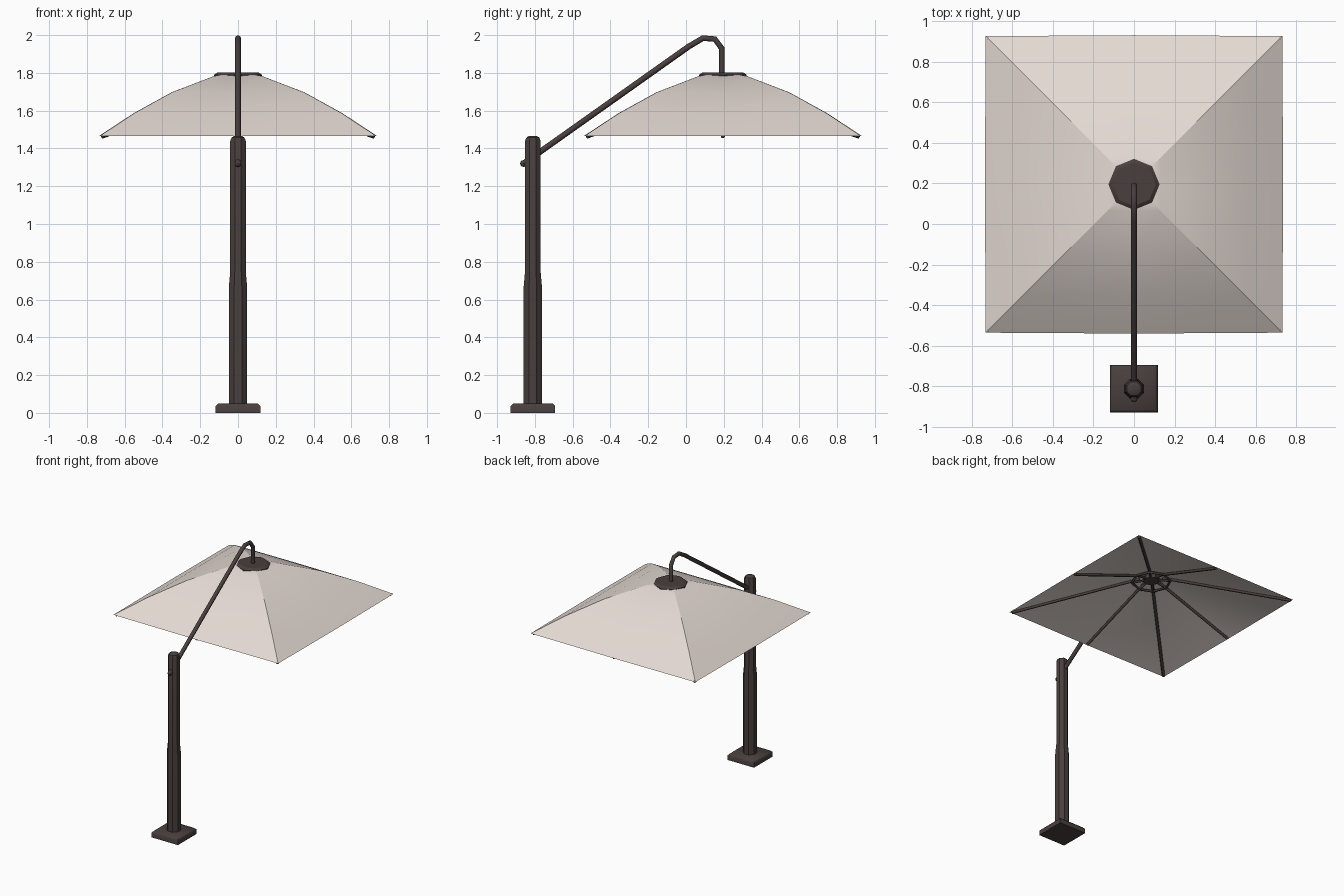
import bpy, bmesh
from math import cos, sin, pi, radians
from mathutils import Vector

cube = bpy.data.objects.get("Cube")
if cube:
    bpy.data.objects.remove(cube, do_unlink=True)

POST_Y, CANOPY_Y = -0.811, 0.195


def material(name, rgb):
    m = bpy.data.materials.new(name)
    m.use_nodes = True
    m.diffuse_color = (*rgb, 1)
    m.node_tree.nodes["Principled BSDF"].inputs["Base Color"].default_value = (*rgb, 1)
    return m


metal = material("dark brown metal", (0.066, 0.05, 0.048))
fabric = material("beige fabric", (0.78, 0.7, 0.655))


def add_object(name, bm, mat, angle=36):
    bmesh.ops.recalc_face_normals(bm, faces=bm.faces)
    mesh = bpy.data.meshes.new(name)
    bm.to_mesh(mesh)
    bm.free()
    mesh.materials.append(mat)
    ob = bpy.data.objects.new(name, mesh)
    bpy.context.collection.objects.link(ob)
    bpy.ops.object.select_all(action="DESELECT")
    ob.select_set(True)
    bpy.context.view_layer.objects.active = ob
    bpy.ops.object.shade_smooth_by_angle(angle=radians(angle))


def bridge(bm, rings):
    for a, b in zip(rings, rings[1:]):
        for i in range(len(a)):
            j = (i + 1) % len(a)
            bm.faces.new((a[j], a[i], b[i], b[j]))


def lathe(name, profile, y, sides, turn=0.0, angle=36):
    """Closed solid of revolution from (radius, height) pairs."""
    bm = bmesh.new()
    rings = [[bm.verts.new((r * cos(turn + 2 * pi * i / sides),
                            y + r * sin(turn + 2 * pi * i / sides), z))
              for i in range(sides)] for r, z in profile]
    bridge(bm, rings)
    bm.faces.new(rings[0])
    bm.faces.new(rings[-1])
    add_object(name, bm, metal, angle)


def tube(name, points, radius, sides=8, closed=False):
    """Round bar swept along a path."""
    curve = bpy.data.curves.new(name, "CURVE")
    curve.dimensions = "3D"
    curve.bevel_depth = radius
    curve.bevel_resolution = sides // 2 - 2
    curve.use_fill_caps = True
    spline = curve.splines.new("POLY")
    spline.points.add(len(points) - 1)
    for p, co in zip(spline.points, points):
        p.co = (*co, 1)
    spline.use_cyclic_u = closed
    curve.materials.append(metal)
    ob = bpy.data.objects.new(name, curve)
    bpy.context.collection.objects.link(ob)


# Base plate and octagonal post
s = 2 ** 0.5
lathe("base_plate", [(0.118 * s, 0), (0.118 * s, 0.036), (0.104 * s, 0.05)],
      POST_Y, 4, pi / 4, 50)
lathe("post", [(0.053, 0.04), (0.053, 0.66), (0.0445, 0.75), (0.0445, 1.44),
               (0.037, 1.458), (0.022, 1.466)], POST_Y, 8, pi / 8)

# Cantilever arm with its bent end and rear knob
tube("arm", [(0, y, z) for y, z in
             ((-0.86, 1.32), (0.015, 1.94), (0.09, 1.984), (0.153, 1.979),
              (0.189, 1.93), (0.189, 1.79))], 0.0155)
bm = bmesh.new()
bmesh.ops.create_uvsphere(bm, u_segments=8, v_segments=6, radius=0.018)
bmesh.ops.translate(bm, verts=bm.verts, vec=(0, -0.86, 1.32))
add_object("arm_knob", bm, metal)

# Square fabric canopy, curving down in four panels with crisp hips
SLOPE = [(0.09, 1.79), (0.13, 1.782), (0.35, 1.697), (0.55, 1.586), (0.73, 1.467)]
LINING = [(0.06, 1.705), (0.728, 1.467)]


def square_point(i, r, z):
    """Point i of 8 on a square ring: even at edge middles, odd at corners."""
    a = i * pi / 4
    k = r * (s if i % 2 else 1.006)
    return Vector((k * cos(a), CANOPY_Y + k * sin(a), z))


def round_point(i, r, z):
    """Point i of 8 on a round ring about the canopy axis."""
    return Vector((r * cos(i * pi / 4), CANOPY_Y + r * sin(i * pi / 4), z))


def fabric_shell(name, profile, angle):
    bm = bmesh.new()
    rings = [[bm.verts.new(square_point(i, r, z)) for i in range(8)] for r, z in profile]
    bridge(bm, rings)
    bm.faces.new(rings[0])
    add_object(name, bm, fabric, angle)


fabric_shell("canopy", SLOPE, 14)
fabric_shell("canopy_lining", LINING, 36)

# Straight ribs under the lining, with a hub ring and short spokes
for i in range(8):
    tube(f"rib_{i + 1}", [square_point(i, 0.06, 1.697), square_point(i, 0.718, 1.463)], 0.011, 6)
    tube(f"spoke_{i + 1}", [round_point(i, 0.03, 1.685), round_point(i, 0.14, 1.67)], 0.008, 6)
tube("hub_ring", [round_point(i, 0.14, 1.67) for i in range(8)], 0.009, 6, True)

# Hub and top cap
lathe("hub", [(0.06, 1.675), (0.06, 1.71)], CANOPY_Y, 8)
lathe("top_cap", [(0.126, 1.782), (0.126, 1.79), (0.107, 1.803)], CANOPY_Y, 8)
